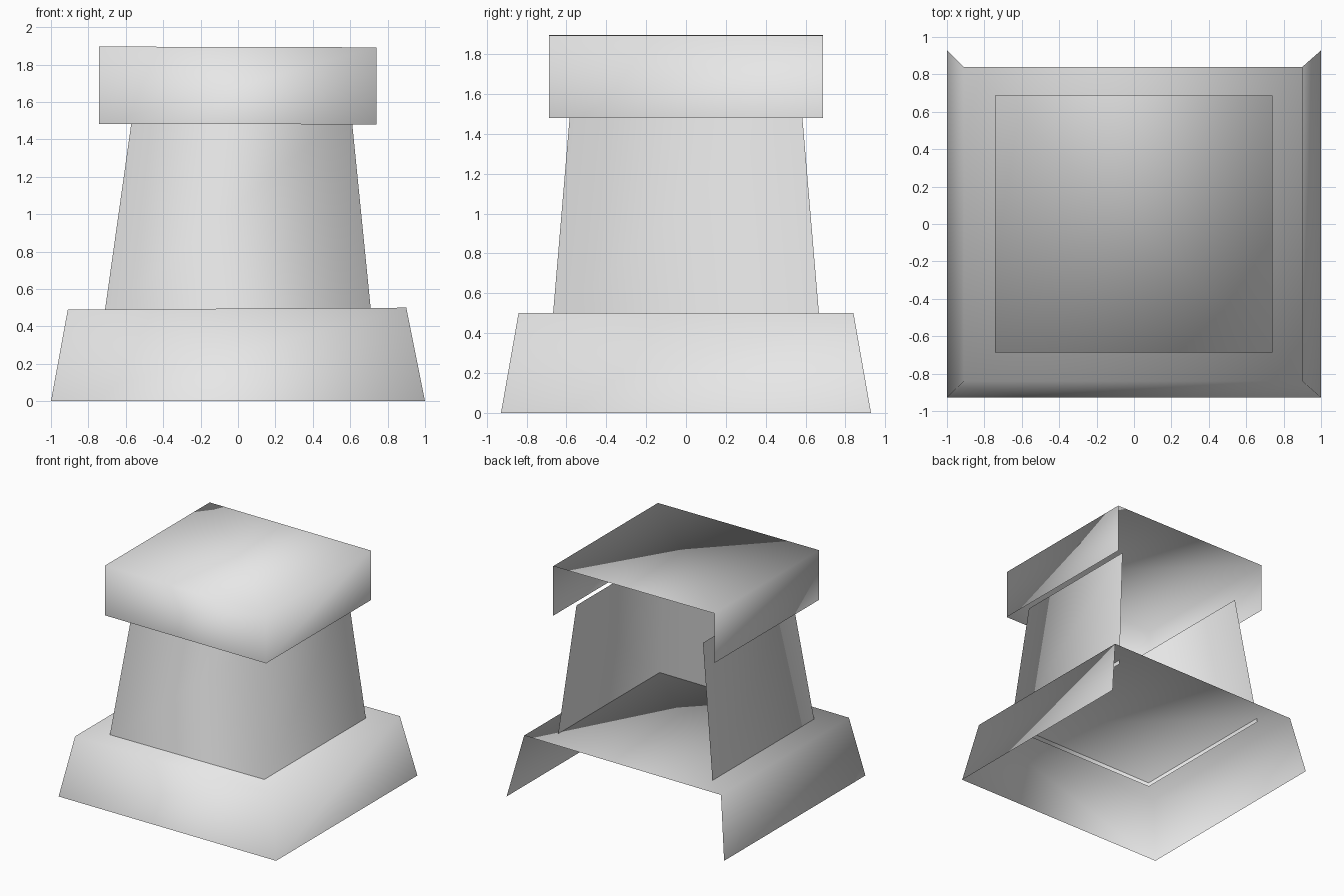
import bpy
import bmesh

if "Cube" in bpy.data.objects:
    bpy.data.objects.remove(bpy.data.objects["Cube"])

stone = bpy.data.materials.new("light grey stone")
stone.diffuse_color = (0.8, 0.8, 0.8, 1)
stone.use_nodes = True
stone.node_tree.nodes["Principled BSDF"].inputs["Base Color"].default_value = stone.diffuse_color


def open_shell(name, bottom, top, lid):
    """Three-walled block, open at the back and below.
    bottom and top: (x left, x right, y half depth, z left, z right)."""
    bm = bmesh.new()
    rings = []
    for x0, x1, y, z0, z1 in (bottom, top):
        # back left, front left, front right, back right
        rings.append([bm.verts.new(c) for c in
                      ((x0, y, z0), (x0, -y, z0), (x1, -y, z1), (x1, y, z1))])
    low, high = rings
    # left, front and right walls
    for i in range(3):
        bm.faces.new((low[i], low[i + 1], high[i + 1], high[i]))
    if lid:
        bm.faces.new(high)
    for f in bm.faces:
        f.smooth = True
    mesh = bpy.data.meshes.new(name)
    bm.to_mesh(mesh)
    bm.free()
    mesh.materials.append(stone)
    obj = bpy.data.objects.new(name, mesh)
    bpy.context.collection.objects.link(obj)
    return obj


# Flared base with a flat top
open_shell("base", (-1, 1, 0.928, 0, 0), (-0.91, 0.90, 0.84, 0.49, 0.5), True)
# Tapered shaft, its ends tucked into the base and the cap
open_shell("shaft", (-0.715, 0.713, 0.67, 0.46, 0.46),
           (-0.56, 0.603, 0.577, 1.56, 1.56), False)
# Overhanging cap
open_shell("cap", (-0.742, 0.74, 0.688, 1.483, 1.48),
           (-0.742, 0.74, 0.688, 1.896, 1.892), True)
